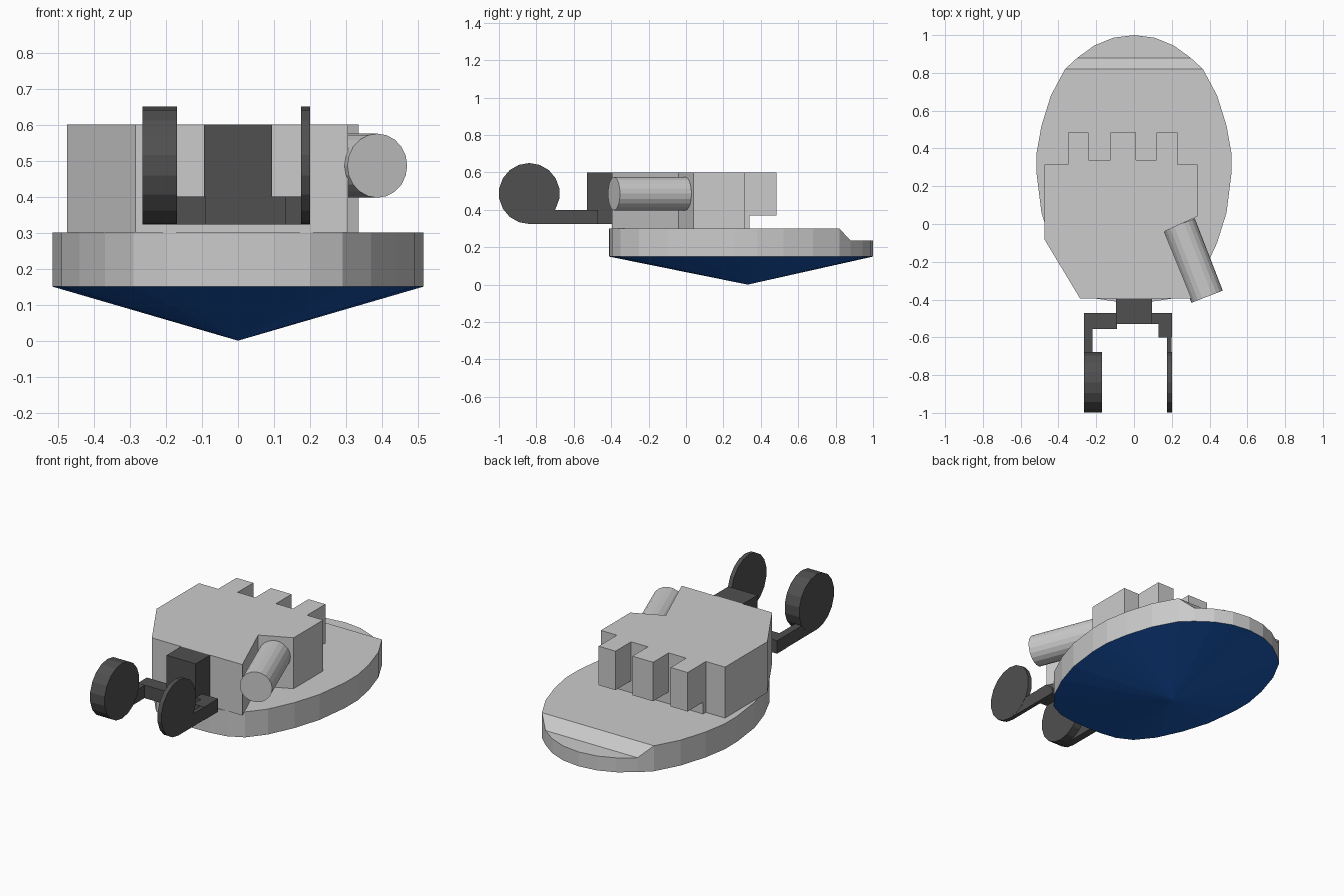
import bpy, bmesh, math
from mathutils import Vector

if "Cube" in bpy.data.objects:
    bpy.data.objects.remove(bpy.data.objects["Cube"])


def material(name, rgb):
    m = bpy.data.materials.new(name)
    m.diffuse_color = (*rgb, 1)
    m.use_nodes = True
    m.node_tree.nodes["Principled BSDF"].inputs["Base Color"].default_value = m.diffuse_color
    return m


DARK = material("dark_grey", (0.08, 0.08, 0.08))
BLUE = material("deep_blue", (0.01, 0.10, 0.47))


def finish(bm, name, mat=None):
    bmesh.ops.recalc_face_normals(bm, faces=bm.faces)
    me = bpy.data.meshes.new(name)
    bm.to_mesh(me)
    bm.free()
    ob = bpy.data.objects.new(name, me)
    bpy.context.collection.objects.link(ob)
    if mat:
        me.materials.append(mat)
    return ob


def prism(outline, z0, z1):
    bm = bmesh.new()
    base = bm.faces.new([bm.verts.new((x, y, z0)) for x, y in outline])
    top = bmesh.ops.extrude_face_region(bm, geom=[base], use_keep_orig=True)
    bmesh.ops.translate(bm, vec=(0, 0, z1 - z0),
                        verts=[v for v in top["geom"] if isinstance(v, bmesh.types.BMVert)])
    return bm


def box(name, x, y, z, mat=None):
    return finish(prism([(x[0], y[0]), (x[1], y[0]), (x[1], y[1]), (x[0], y[1])], *z), name, mat)


def cylinder(name, a, b, r, sides, mat=None):
    a, b = Vector(a), Vector(b)
    bm = bmesh.new()
    bmesh.ops.create_cone(bm, cap_ends=True, segments=sides, radius1=r, radius2=r,
                          depth=(b - a).length)
    ob = finish(bm, name, mat)
    ob.location = (a + b) / 2
    ob.rotation_euler = (b - a).to_track_quat('Z', 'Y').to_euler()
    return ob


# Egg-shaped hull with a stepped stern deck
half = [(0.11, 0.986), (0.21, 0.945), (0.30, 0.88), (0.365, 0.82), (0.44, 0.68),
        (0.49, 0.52), (0.515, 0.38), (0.515, 0.26), (0.49, 0.06), (0.44, -0.10),
        (0.37, -0.25), (0.29, -0.35), (0.20, -0.395), (0.10, -0.41)]
egg = [(0, 1.0)] + half + [(0, -0.412)] + [(-x, y) for x, y in reversed(half)]
bm = prism(egg, 0.15, 0.30)
for y in (0.82, 0.88):
    bmesh.ops.bisect_plane(bm, geom=bm.verts[:] + bm.edges[:] + bm.faces[:],
                           dist=1e-4, plane_co=(0, y, 0), plane_no=(0, 1, 0))
for v in bm.verts:
    if v.co.z > 0.2 and v.co.y > 0.87:
        v.co.z = 0.235
finish(bm, "hull")

# Shallow blue cone underneath
bm = bmesh.new()
rim = [bm.verts.new((x, y, 0.15)) for x, y in egg]
apex = bm.verts.new((0, 0.33, 0))
bm.faces.new(rim)
for i, v in enumerate(rim):
    bm.faces.new((v, apex, rim[(i + 1) % len(rim)]))
finish(bm, "hull_underside", BLUE)

# Main body with a notch for the barrel
body = [(-0.475, 0.315), (-0.475, -0.08), (-0.285, -0.395), (0.305, -0.395),
        (0.16, -0.04), (0.335, 0.04), (0.335, 0.315), (0.23, 0.315), (0.23, 0.34),
        (-0.35, 0.34), (-0.35, 0.315)]
body = [p for p in body if p[1] != 0.34]
finish(prism(body, 0.30, 0.60), "body")

# Rear ledge and three rear teeth
box("rear_ledge", (-0.35, 0.23), (0.30, 0.34), (0.30, 0.60))
for i, x in enumerate([(-0.35, -0.24), (-0.125, 0.01), (0.12, 0.23)]):
    box(f"rear_tooth_{i + 1}", x, (0.33, 0.485), (0.37, 0.60))

# Angled side barrel
cylinder("side_barrel", (0.239, -0.003, 0.486), (0.387, -0.385, 0.486), 0.089, 20)

# Front mount, arms and wheels
box("front_mount", (-0.095, 0.095), (-0.53, -0.39), (0.323, 0.60), DARK)
box("left_crossbar", (-0.265, -0.09), (-0.555, -0.47), (0.323, 0.40), DARK)
box("right_crossbar", (0.09, 0.20), (-0.53, -0.47), (0.323, 0.40), DARK)
box("right_bracket", (0.13, 0.20), (-0.60, -0.52), (0.323, 0.40), DARK)
for side, arm, wheel in (("left", (-0.264, -0.22), (-0.265, -0.17)),
                         ("right", (0.176, 0.199), (0.175, 0.20))):
    box(f"{side}_arm", arm, (-0.84, -0.53), (0.324, 0.399), DARK)
    cylinder(f"{side}_wheel", (wheel[0], -0.838, 0.487), (wheel[1], -0.838, 0.487),
             0.163, 18, DARK)
